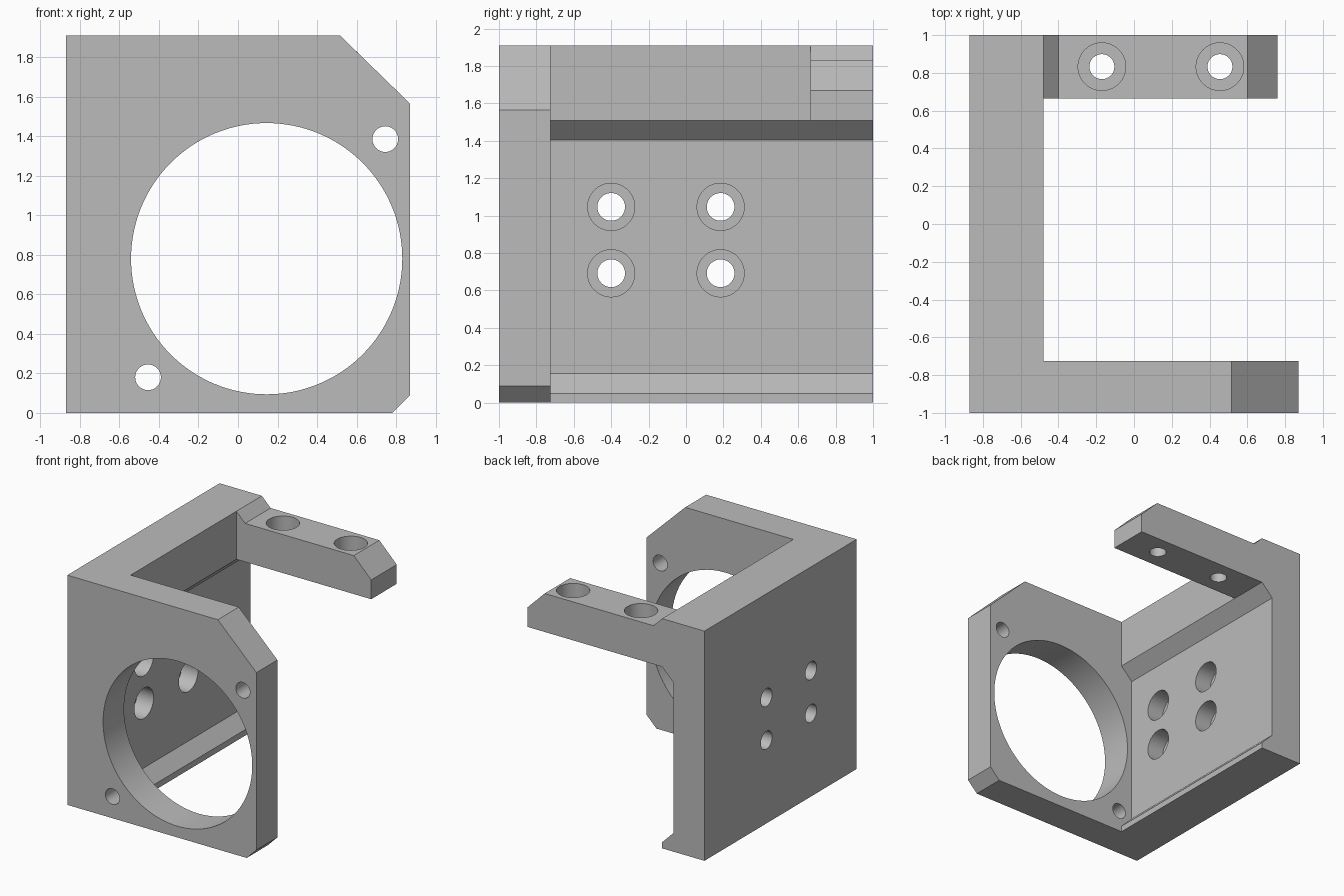
import bpy
import bmesh
from math import radians
from mathutils import Matrix, Vector

cube = bpy.data.objects.get("Cube")
if cube:
    bpy.data.objects.remove(cube, do_unlink=True)

grey = bpy.data.materials.new("plain grey")
grey.use_nodes = True
grey.diffuse_color = (0.5, 0.5, 0.5, 1)
grey.node_tree.nodes["Principled BSDF"].inputs["Base Color"].default_value = (0.5, 0.5, 0.5, 1)


def add_object(name, bm):
    bmesh.ops.recalc_face_normals(bm, faces=bm.faces)
    mesh = bpy.data.meshes.new(name)
    bm.to_mesh(mesh)
    bm.free()
    mesh.materials.append(grey)
    obj = bpy.data.objects.new(name, mesh)
    bpy.context.scene.collection.objects.link(obj)
    return obj


def prism(name, profile, y0, y1):
    """Extrude an x-z profile from y0 to y1."""
    bm = bmesh.new()
    face = bm.faces.new([bm.verts.new((x, y0, z)) for x, z in profile])
    ext = bmesh.ops.extrude_face_region(bm, geom=[face])
    verts = [v for v in ext["geom"] if isinstance(v, bmesh.types.BMVert)]
    bmesh.ops.translate(bm, verts=verts, vec=(0, y1 - y0, 0))
    return add_object(name, bm)


def cylinder(name, start, end, radius, sides=64):
    a, b = Vector(start), Vector(end)
    turn = (b - a).to_track_quat('Z', 'Y').to_matrix().to_4x4()
    bm = bmesh.new()
    bmesh.ops.create_cone(bm, cap_ends=True, segments=sides, radius1=radius,
                          radius2=radius, depth=(b - a).length,
                          matrix=Matrix.Translation((a + b) / 2) @ turn)
    obj = add_object(name, bm)
    obj.hide_render = True
    return obj


def combine(target, tool, operation):
    """Boolean the tool into the target, then discard the tool."""
    mod = target.modifiers.new(operation, 'BOOLEAN')
    mod.operation = operation
    mod.solver = 'EXACT'
    mod.object = tool
    graph = bpy.context.evaluated_depsgraph_get()
    graph.update()
    mesh = bpy.data.meshes.new_from_object(target.evaluated_get(graph))
    target.modifiers.clear()
    target.data = mesh
    bpy.data.objects.remove(tool, do_unlink=True)


LEFT, INNER, THIN, TOP = -0.87, -0.48, -0.585, 1.91
PLATE_Y, ARM_Y = -0.725, 0.665

# Side wall with a recessed inner face between two sloped lips
bracket = prism("bracket", [
    (LEFT, 0), (INNER, 0), (INNER, 0.05), (THIN, 0.155),
    (THIN, 1.405), (INNER, 1.51), (INNER, TOP), (LEFT, TOP)], PLATE_Y, 1)

# Front plate with clipped corners
plate = prism("front_plate", [
    (LEFT, 0), (0.78, 0), (0.87, 0.09), (0.87, 1.565),
    (0.515, TOP), (LEFT, TOP)], -1, PLATE_Y)

# Rear arm with a sloped root and tip
arm = prism("rear_arm", [
    (INNER, 1.51), (0.76, 1.51), (0.76, 1.67), (0.6, 1.83),
    (-0.4, 1.83), (INNER, TOP)], ARM_Y, 1)

for part in (plate, arm):
    combine(bracket, part, 'UNION')

cutters = []

# Large opening and two small holes through the front plate
for x, z, r, sides in ((0.145, 0.78, 0.686, 128), (0.745, 1.385, 0.065, 48),
                       (-0.455, 0.18, 0.065, 48)):
    cutters.append(cylinder("plate_cutter", (x, -1.1, z), (x, PLATE_Y + 0.03, z), r, sides))

# Four counterbored holes through the wall
for y in (-0.4, 0.185):
    for z in (0.692, 1.047):
        cutters.append(cylinder("wall_hole_cutter", (-1, y, z), (-0.4, y, z), 0.074))
        cutters.append(cylinder("wall_bore_cutter", (THIN - 0.15, y, z), (-0.4, y, z), 0.126))

# Two counterbored holes down through the arm
for x in (-0.17, 0.455):
    cutters.append(cylinder("arm_hole_cutter", (x, 0.833, 1.4), (x, 0.833, 2), 0.066))
    cutters.append(cylinder("arm_bore_cutter", (x, 0.833, 1.67), (x, 0.833, 2), 0.126))

for cutter in cutters:
    combine(bracket, cutter, 'DIFFERENCE')

# Merge flat regions and smooth the round holes
bm = bmesh.new()
bm.from_mesh(bracket.data)
bmesh.ops.remove_doubles(bm, verts=bm.verts, dist=0.0001)
bmesh.ops.dissolve_limit(bm, angle_limit=radians(0.5), verts=bm.verts, edges=bm.edges)
bm.to_mesh(bracket.data)
bm.free()
bracket.data.materials.clear()
bracket.data.materials.append(grey)
for poly in bracket.data.polygons:
    poly.material_index = 0

for obj in bpy.context.selected_objects:
    obj.select_set(False)
bracket.select_set(True)
bpy.context.view_layer.objects.active = bracket
bpy.ops.object.shade_smooth_by_angle(angle=radians(20))
